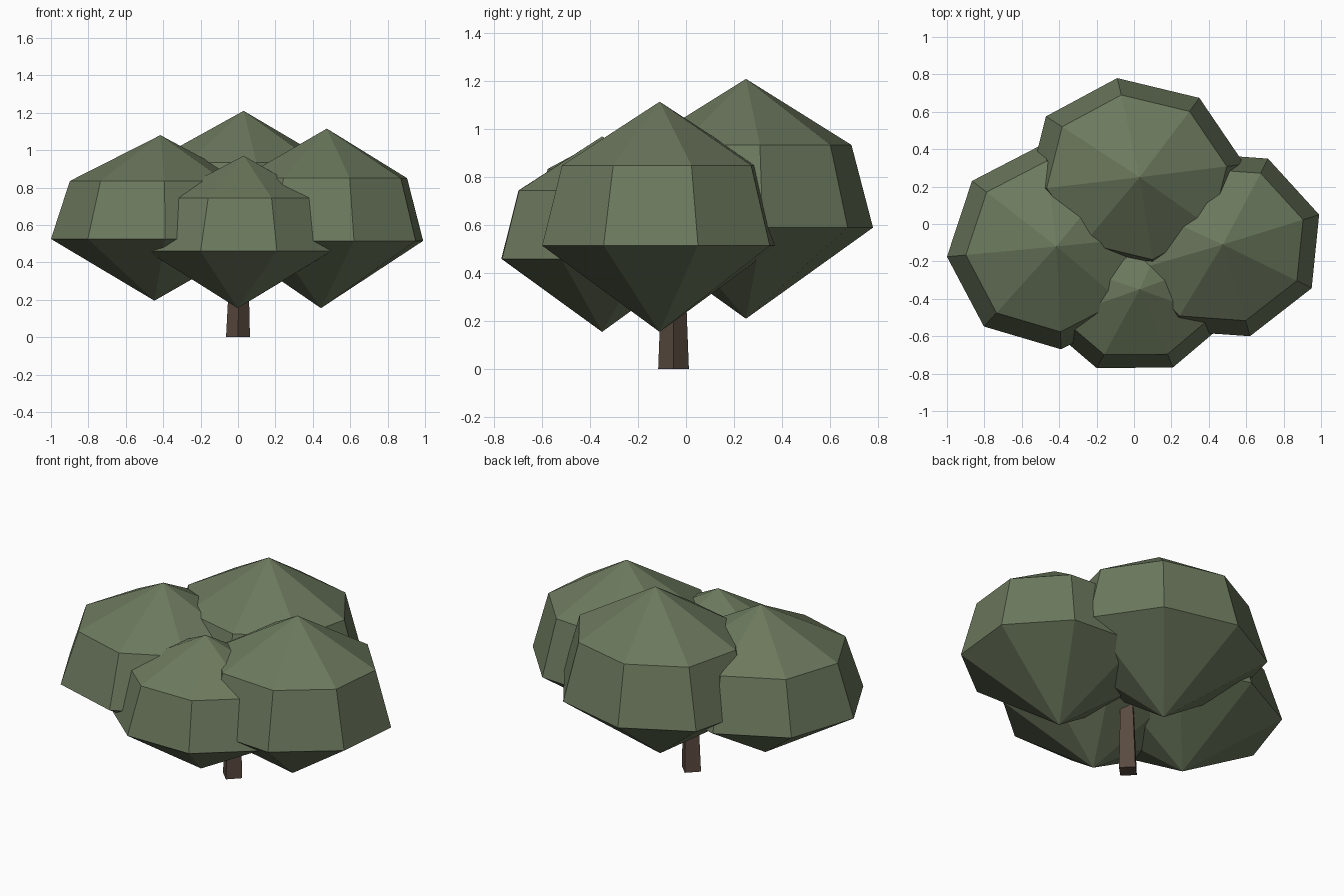
import bpy
import bmesh
from math import cos, sin, pi
from mathutils import Vector

cube = bpy.data.objects.get("Cube")
if cube:
    bpy.data.objects.remove(cube, do_unlink=True)


def material(name, rgb):
    mat = bpy.data.materials.new(name)
    mat.use_nodes = True
    mat.diffuse_color = (*rgb, 1)
    mat.node_tree.nodes["Principled BSDF"].inputs["Base Color"].default_value = (*rgb, 1)
    return mat


leaf_green = material("leaf green", (0.15, 0.19, 0.11))
bark_brown = material("bark brown", (0.1, 0.068, 0.05))


def add_object(name, bm, mat):
    bmesh.ops.recalc_face_normals(bm, faces=bm.faces)
    mesh = bpy.data.meshes.new(name)
    bm.to_mesh(mesh)
    bm.free()
    mesh.materials.append(mat)
    obj = bpy.data.objects.new(name, mesh)
    bpy.context.collection.objects.link(obj)


def ring(bm, center, u, w, sides):
    """Ring of vertices on the ellipse spanned by u and w."""
    verts = []
    for i in range(sides):
        a = 2 * pi * i / sides
        verts.append(bm.verts.new(center + u * cos(a) + w * sin(a)))
    return verts


def bridge(bm, low, high):
    n = len(low)
    for i in range(n):
        j = (i + 1) % n
        bm.faces.new((low[i], low[j], high[j], high[i]))


def foliage(name, center, u, w, heights):
    """Faceted clump: bottom tip, wide ring, shoulder ring and top tip."""
    x, y = center
    z_bottom, z_wide, z_shoulder, z_top = heights
    u, w = Vector((*u, 0)), Vector((*w, 0))
    bm = bmesh.new()
    wide = ring(bm, Vector((x, y, z_wide)), u, w, 8)
    shoulder = ring(bm, Vector((x + 0.005, y, z_shoulder)), u * 0.83, w * 0.83, 8)
    bottom = bm.verts.new((x - 0.012, y, z_bottom))
    top = bm.verts.new((x + 0.02, y, z_top))
    bridge(bm, wide, shoulder)
    for i in range(8):
        j = (i + 1) % 8
        bm.faces.new((bottom, wide[j], wide[i]))
        bm.faces.new((shoulder[i], shoulder[j], top))
    add_object(name, bm, leaf_green)


# Four overlapping leaf clumps
foliage("back_foliage", (0.01, 0.25), (0.58, 0.07), (-0.10, 0.53), (0.21, 0.59, 0.935, 1.21))
foliage("right_foliage", (-0.435, -0.12), (0.565, 0.055), (-0.045, 0.55), (0.195, 0.525, 0.835, 1.08))
foliage("left_foliage", (0.455, -0.11), (0.535, 0.16), (-0.165, 0.49), (0.155, 0.515, 0.85, 1.115))
foliage("front_foliage", (0.01, -0.35), (0.49, -0.17), (0.21, 0.42), (0.155, 0.46, 0.745, 0.97))

# Tapered four-sided trunk, set cornerwise
bm = bmesh.new()
base = ring(bm, Vector((0, -0.052, 0)), Vector((0.064, 0, 0)), Vector((0, 0.064, 0)), 4)
tip = ring(bm, Vector((0.006, -0.052, 0.42)), Vector((0.048, 0, 0)), Vector((0, 0.048, 0)), 4)
bridge(bm, base, tip)
bm.faces.new(base[::-1])
bm.faces.new(tip)
add_object("trunk", bm, bark_brown)
